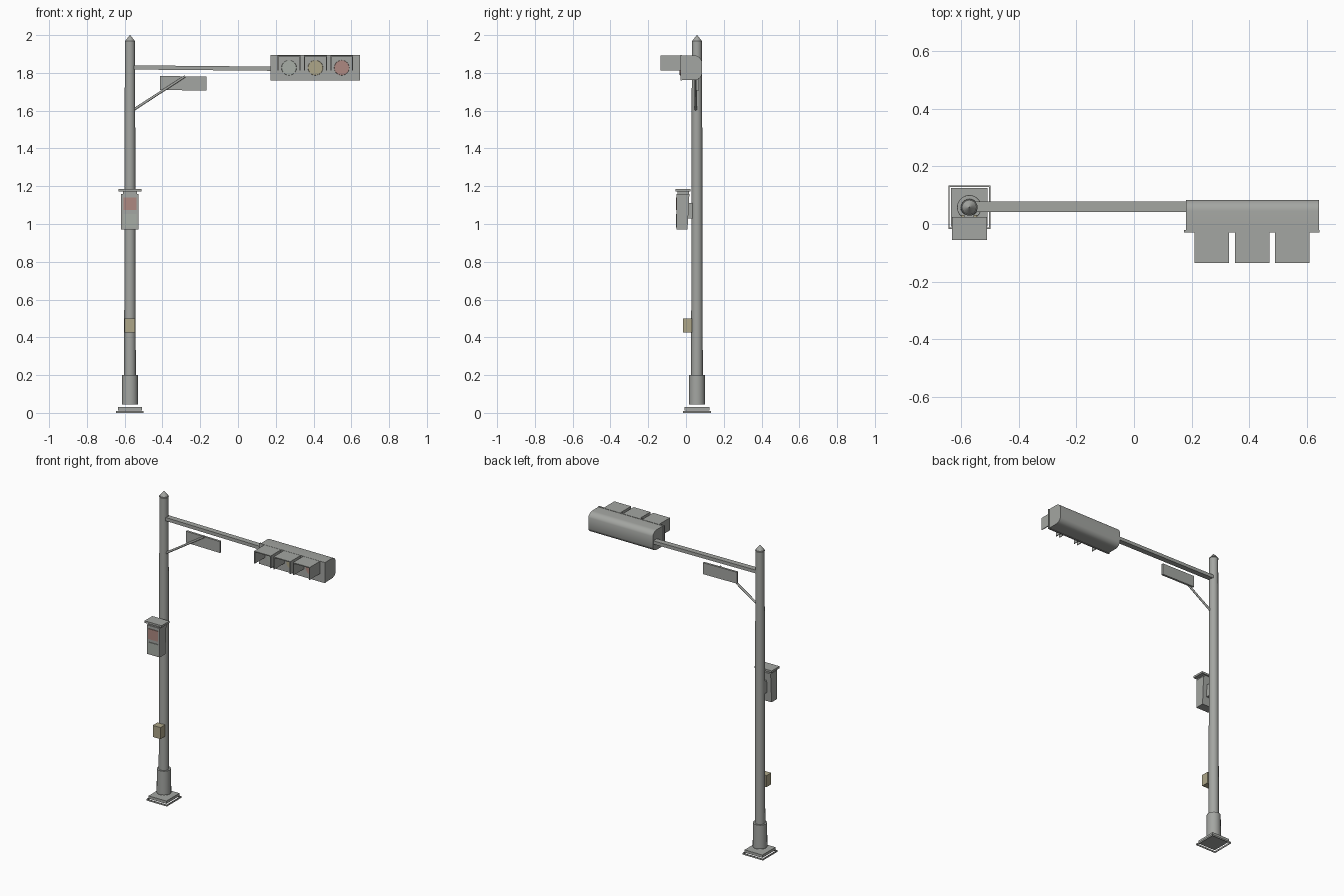
import bpy, bmesh, math
from mathutils import Vector

if "Cube" in bpy.data.objects:
    bpy.data.objects.remove(bpy.data.objects["Cube"])


def material(name, rgb):
    m = bpy.data.materials.new(name)
    m.use_nodes = True
    colour = (*rgb, 1)
    m.diffuse_color = colour
    m.node_tree.nodes["Principled BSDF"].inputs["Base Color"].default_value = colour
    return m


GREY = material("painted grey", (0.37, 0.38, 0.36))
RED = material("dull red", (0.42, 0.25, 0.22))
YELLOW = material("dull yellow", (0.42, 0.38, 0.25))
PALE = material("pale green grey", (0.39, 0.42, 0.38))


def finish(name, bm, mat, smooth=False):
    bmesh.ops.recalc_face_normals(bm, faces=bm.faces)
    me = bpy.data.meshes.new(name)
    bm.to_mesh(me)
    bm.free()
    me.materials.append(mat)
    ob = bpy.data.objects.new(name, me)
    bpy.context.collection.objects.link(ob)
    if smooth:
        bpy.ops.object.select_all(action='DESELECT')
        ob.select_set(True)
        bpy.context.view_layer.objects.active = ob
        bpy.ops.object.shade_smooth_by_angle(angle=math.radians(40))
    return ob


def box(name, x, y, z, mat=GREY):
    """Box from (low, high) pairs on each axis."""
    bm = bmesh.new()
    bmesh.ops.create_cube(bm, size=1)
    for v in bm.verts:
        for i, (lo, hi) in enumerate((x, y, z)):
            v.co[i] = lo if v.co[i] < 0 else hi
    return finish(name, bm, mat)


def rod(name, a, b, r1, r2, mat=GREY, sides=20):
    """Straight round bar or cone between two points."""
    a, b = Vector(a), Vector(b)
    bm = bmesh.new()
    bmesh.ops.create_cone(bm, cap_ends=True, segments=sides, radius1=r1,
                          radius2=r2, depth=(b - a).length)
    turn = (b - a).to_track_quat('Z', 'Y')
    for v in bm.verts:
        v.co = turn @ v.co + (a + b) / 2
    return finish(name, bm, mat, True)


PX, PY = -0.572, 0.058

# Base: thin outer frame and the mounting plate above it
for s, side in ((-1, "right"), (1, "left")):
    edge = sorted((PX + s * 0.073, PX + s * 0.069))
    box("base_frame_" + side, edge, (PY - 0.075, PY + 0.075), (0, 0.01))
for s, side in ((-1, "front"), (1, "back")):
    edge = sorted((PY + s * 0.075, PY + s * 0.071))
    box("base_frame_" + side, (PX - 0.073, PX + 0.073), edge, (0, 0.01))
box("base_plate", (PX - 0.064, PX + 0.064), (PY - 0.067, PY + 0.067), (0.012, 0.03))

# Pole with sleeve and pointed cap
rod("pole_sleeve", (PX, PY, 0.045), (PX, PY, 0.2), 0.043, 0.042)
rod("pole", (PX, PY, 0.19), (PX, PY, 1.97), 0.031, 0.027)
rod("pole_cap", (PX, PY, 1.965), (PX, PY, 2.0), 0.029, 0.001)

# Mast arm, drooping slightly toward the signal head
arm = box("mast_arm", (PX, 0.19), (0.042, 0.078), (-0.011, 0.011))
for v in arm.data.vertices:
    v.co.z += 1.829 if v.co.x < 0 else 1.822

# Signal head: rounded section extruded along x
profile = [(-0.022, 1.762), (0.045, 1.762)]
for k in range(1, 6):
    t = -math.pi / 2 + k * math.pi / 12
    profile.append((0.045 + 0.04 * math.cos(t), 1.802 + 0.04 * math.sin(t)))
profile += [(y, 2 * 1.827 - z) for y, z in reversed(profile)]
bm = bmesh.new()
ring = bm.faces.new([bm.verts.new((0.18, y, z)) for y, z in profile])
out = bmesh.ops.extrude_face_region(bm, geom=[ring])
bmesh.ops.translate(bm, vec=(0.463, 0, 0),
                    verts=[g for g in out["geom"] if isinstance(g, bmesh.types.BMVert)])
finish("signal_housing", bm, GREY, True)
box("signal_front_plate", (0.173, 0.645), (-0.03, -0.02), (1.76, 1.894))

# Lenses, each with a three-sided hood
for cx, mat, label in ((0.27, PALE, "pale"), (0.41, YELLOW, "yellow"), (0.549, RED, "red")):
    rod("lens_" + label, (cx, -0.025, 1.827), (cx, -0.035, 1.827), 0.041, 0.039, mat, 24)
    box("hood_top_" + label, (cx - 0.06, cx + 0.06), (-0.135, -0.025), (1.887, 1.893))
    for s, side in ((-1, "right"), (1, "left")):
        box("hood_" + side + "_" + label, sorted((cx + s * 0.06, cx + s * 0.055)),
            (-0.135, -0.025), (1.812, 1.89))

# Hanging sign and its diagonal strut
sign = box("street_sign", (-0.412, -0.168), (0.054, 0.068), (1.708, 1.782))
for v in sign.data.vertices:
    v.co.z -= 0.012 * (v.co.x + 0.29)
rod("sign_strut", (-0.56, 0.052, 1.6), (-0.28, 0.052, 1.782), 0.007, 0.006, sides=10)

# Crossing signal box with roof, two panels and rear bracket
crossing = box("crossing_box", (-0.62, -0.527), (-0.05, 0.018), (0.972, 1.16))
for v in crossing.data.vertices:
    if v.co.z < 1 and v.co.y > 0:
        v.co.y -= 0.01
box("crossing_neck", (-0.61, -0.535), (-0.045, 0.015), (1.155, 1.175))
box("crossing_roof", (-0.632, -0.51), (-0.056, 0.024), (1.172, 1.185))
box("crossing_bracket", (-0.59, -0.555), (0.0, 0.04), (1.03, 1.11))
box("crossing_red_panel", (-0.607, -0.538), (-0.054, -0.048), (1.073, 1.14), RED)
box("crossing_pale_panel", (-0.607, -0.538), (-0.054, -0.048), (0.982, 1.053), PALE)

# Push button box
box("push_button_box", (-0.6, -0.545), (-0.017, 0.032), (0.425, 0.5), YELLOW)
